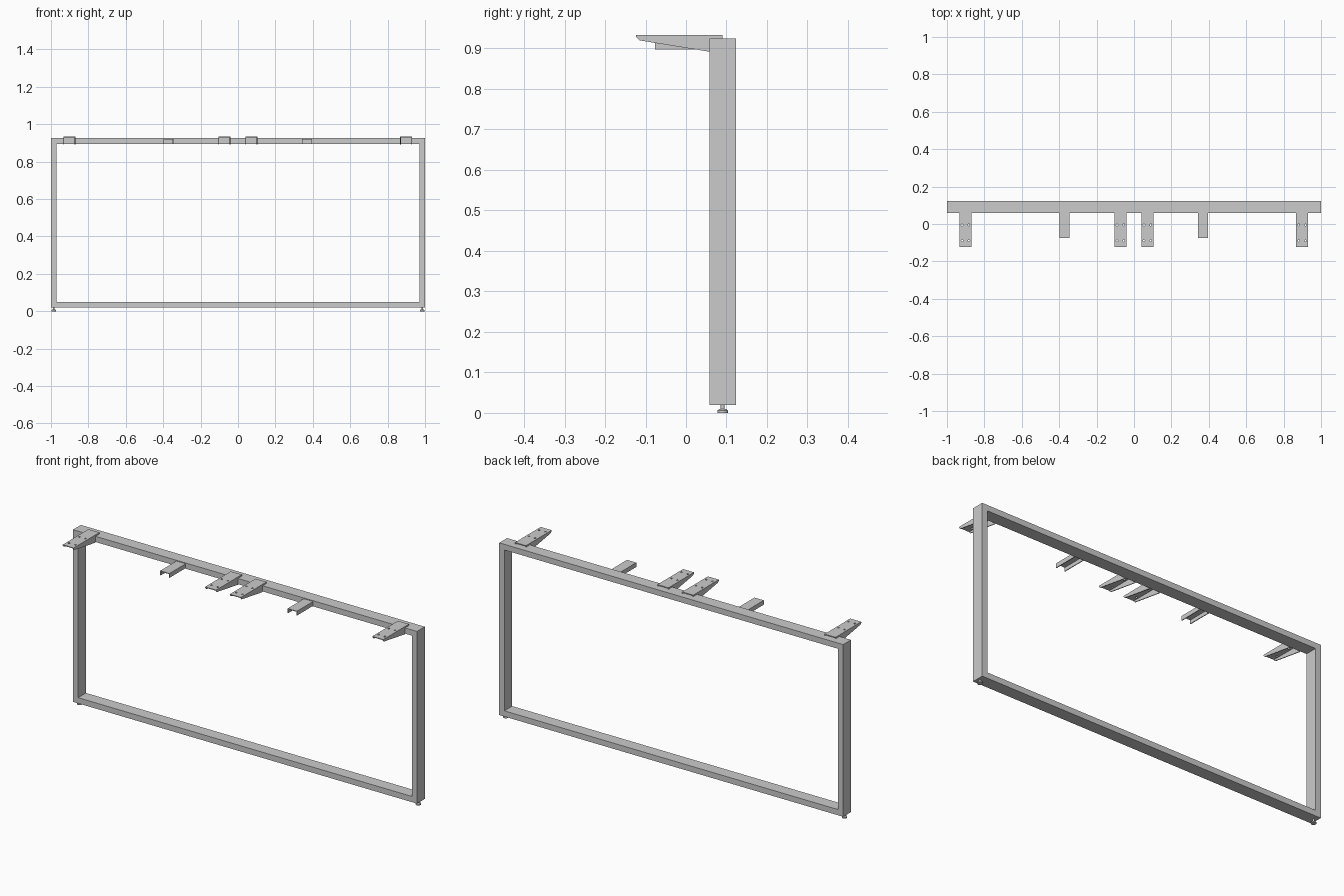
import bpy, bmesh
from mathutils import Matrix, Vector

if "Cube" in bpy.data.objects:
    bpy.data.objects.remove(bpy.data.objects["Cube"])


def finish(name, bm):
    bmesh.ops.recalc_face_normals(bm, faces=bm.faces)
    me = bpy.data.meshes.new(name)
    bm.to_mesh(me)
    bm.free()
    ob = bpy.data.objects.new(name, me)
    bpy.context.collection.objects.link(ob)
    return ob


def box(name, x, y, z):
    bm = bmesh.new()
    bmesh.ops.create_cube(bm, size=1)
    for v in bm.verts:
        v.co = Vector([a + (b - a) * (c + 0.5) for (a, b), c in zip((x, y, z), v.co)])
    return finish(name, bm)


def prism(bm, profile, x0, x1):
    """Extrude a (y, z) outline from x0 to x1."""
    f = bm.faces.new([bm.verts.new((x0, y, z)) for y, z in profile])
    r = bmesh.ops.extrude_face_region(bm, geom=[f])
    for v in r["geom"]:
        if isinstance(v, bmesh.types.BMVert):
            v.co.x = x1


def cone(bm, x, y, z0, z1, r0, r1, n=24):
    bmesh.ops.create_cone(bm, cap_ends=True, segments=n, radius1=r0, radius2=r1,
                          depth=z1 - z0, matrix=Matrix.Translation((x, y, (z0 + z1) / 2)))


Y0, Y1, YC = 0.058, 0.123, 0.0905   # frame depth
Z0, Z1, W = 0.02, 0.925, 0.03       # frame height and tube width
T = 0.004                           # sheet thickness

# Frame tubes
box("top_rail", (-1 + W, 1 - W), (Y0, Y1), (Z1 - W, Z1))
box("bottom_rail", (-1 + W, 1 - W), (Y0, Y1), (Z0, Z0 + W))
for side, s in (("left", -1), ("right", 1)):
    box(side + "_post", sorted((s, s * (1 - W))), (Y0, Y1), (Z0, Z1))
    # Levelling feet
    bm = bmesh.new()
    cone(bm, s * 0.985, YC, 0, 0.006, 0.013, 0.013)
    cone(bm, s * 0.985, YC, 0.006, 0.01, 0.013, 0.008)
    cone(bm, s * 0.985, YC, 0.01, Z0, 0.005, 0.005)
    foot = finish(side + "_foot", bm)
    bpy.context.view_layer.objects.active = foot
    foot.select_set(True)
    bpy.ops.object.shade_smooth_by_angle()
    foot.select_set(False)

# Tapered support brackets with screw holes
ZT, HW = 0.933, 0.032
flange = [(-0.123, ZT - T), (-0.123, 0.928), (-0.115, 0.92), (Y0, 0.892), (Y0, Z1), (0.09, Z1), (0.09, ZT - T)]
for i, x in enumerate((-0.901, -0.073, 0.071, 0.899)):
    box(f"bracket_flange_base_{i}", (x - HW, x + HW), (Y0 - T, Y0), (0.9, ZT - T))
    plate = box(f"bracket_plate_{i}", (x - HW, x + HW), (-0.123, 0.09), (ZT - T, ZT))
    bm = bmesh.new()
    for y in (-0.09, -0.005):
        for dx in (-0.018, 0.018):
            cone(bm, x + dx, y, ZT - 0.02, ZT + 0.02, 0.005, 0.005, 16)
    cutter = finish(f"hole_cutter_{i}", bm)
    cutter.hide_render = True
    cutter.hide_viewport = True
    cutter.display_type = 'WIRE'
    mod = plate.modifiers.new("holes", 'BOOLEAN')
    mod.operation = 'DIFFERENCE'
    mod.solver = 'EXACT'
    mod.object = cutter
    bm = bmesh.new()
    prism(bm, flange, x - HW, x - HW + T)
    prism(bm, flange, x + HW - T, x + HW)
    finish(f"bracket_flanges_{i}", bm)

# Short straight channels between the brackets
channel = [(-0.027, 0.898), (-0.027, 0.921), (0.027, 0.921), (0.027, 0.898),
           (0.027 - T, 0.898), (0.027 - T, 0.921 - T), (-0.027 + T, 0.921 - T), (-0.027 + T, 0.898)]
for name, x in (("left", -0.372), ("right", 0.369)):
    bm = bmesh.new()
    f = bm.faces.new([bm.verts.new((x + a, -0.076, z)) for a, z in channel])
    r = bmesh.ops.extrude_face_region(bm, geom=[f])
    for v in r["geom"]:
        if isinstance(v, bmesh.types.BMVert):
            v.co.y = Y0
    finish(name + "_channel", bm)
